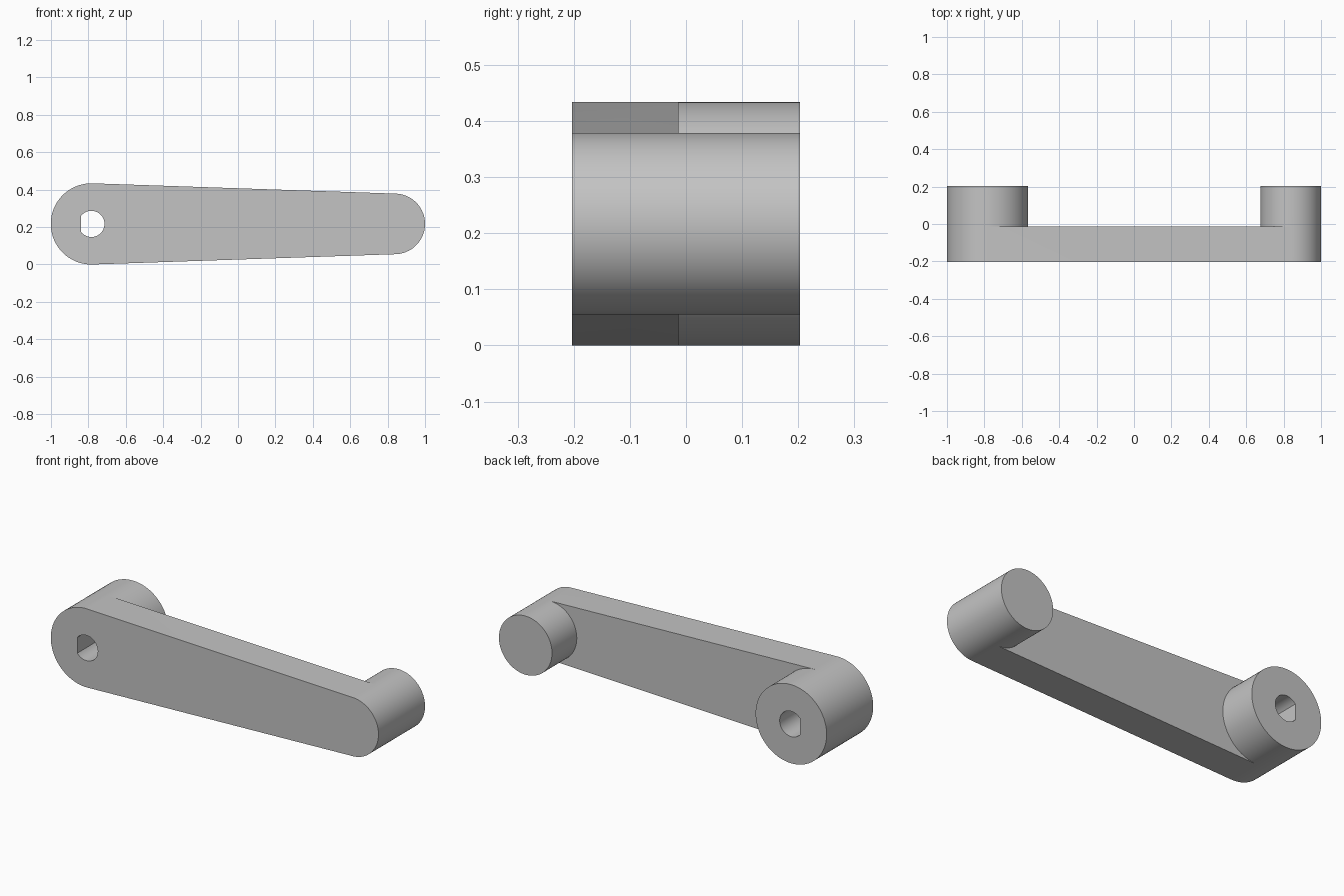
import bpy, bmesh
from math import acos, cos, sin, pi, sqrt, radians
from mathutils import Vector

cube = bpy.data.objects.get("Cube")
if cube:
    bpy.data.objects.remove(cube)

FRONT, STEP, BACK = -0.203, -0.013, 0.203
MID_Z = 0.217
BIG_X, BIG_R = -0.784, 0.217
SMALL_X, SMALL_R = 0.838, 0.162
HOLE_R, FLAT = 0.07, 0.055
TANGENT = acos((BIG_R - SMALL_R) / (SMALL_X - BIG_X))
SEGS = 40

bm = bmesh.new()


def arc(cx, r, start, end, y):
    """Vertices along an arc in the plane at depth y."""
    angles = [start + (end - start) * i / SEGS for i in range(SEGS + 1)]
    return [bm.verts.new((cx + r * cos(a), y, MID_Z + r * sin(a))) for a in angles]


def walls(a, b, closed=True):
    """Quads joining two matching rows of vertices."""
    for i in range(len(a) - (0 if closed else 1)):
        j = (i + 1) % len(a)
        bm.faces.new((a[i], a[j], b[j], b[i]))


def fill(*loops):
    """Flat face from an outer loop and any hole loops."""
    edges = []
    for loop in loops:
        for i, v in enumerate(loop):
            pair = (v, loop[(i + 1) % len(loop)])
            edges.append(bm.edges.get(pair) or bm.edges.new(pair))
    bmesh.ops.triangle_fill(bm, use_beauty=True, edges=edges, normal=Vector((0, 1, 0)))


# Outer arcs of the two rounded ends, at the front, the step and the back
full = 2 * pi
big = [arc(BIG_X, BIG_R, TANGENT, full - TANGENT, y) for y in (FRONT, STEP, BACK)]
small = [arc(SMALL_X, SMALL_R, -TANGENT, TANGENT, y) for y in (FRONT, STEP, BACK)]
outline = [b + s for b, s in zip(big, small)]

# Inner arcs, where the bosses rise from the arm
big_in = [arc(BIG_X, BIG_R, -TANGENT, TANGENT, y)[1:-1] for y in (STEP, BACK)]
small_in = [arc(SMALL_X, SMALL_R, TANGENT, full - TANGENT, y)[1:-1] for y in (STEP, BACK)]

# D-shaped shaft hole, right through the big end
flat_angle = acos(FLAT / HOLE_R)
hole = [arc(BIG_X, HOLE_R, flat_angle - pi, pi - flat_angle, y) for y in (FRONT, BACK)]
walls(*hole)

# Arm sides and boss sides
walls(outline[0], outline[1])
for outer, inner in ((big, big_in), (small, small_in)):
    walls(outer[1], outer[2], closed=False)
    low = [outer[1][-1]] + inner[0] + [outer[1][0]]
    high = [outer[2][-1]] + inner[1] + [outer[2][0]]
    walls(low, high, closed=False)

# Front face, arm back between the bosses, and boss ends
fill(outline[0], hole[0])
fill([big[1][-1], *small[1][:1], *reversed(small_in[0]), small[1][-1],
      big[1][0], *reversed(big_in[0])])
fill(big[2] + big_in[1], hole[1])
fill(small[2] + small_in[1])

bmesh.ops.recalc_face_normals(bm, faces=bm.faces)
mesh = bpy.data.meshes.new("crank_arm")
bm.to_mesh(mesh)
bm.free()
arm = bpy.data.objects.new("crank_arm", mesh)
bpy.context.collection.objects.link(arm)

# Plain grey material
grey = bpy.data.materials.new("light_grey")
grey.use_nodes = True
colour = (0.55, 0.55, 0.55, 1)
grey.diffuse_color = colour
grey.node_tree.nodes["Principled BSDF"].inputs["Base Color"].default_value = colour
mesh.materials.append(grey)

bpy.ops.object.select_all(action="DESELECT")
arm.select_set(True)
bpy.context.view_layer.objects.active = arm
bpy.ops.object.shade_smooth_by_angle(angle=radians(30))
